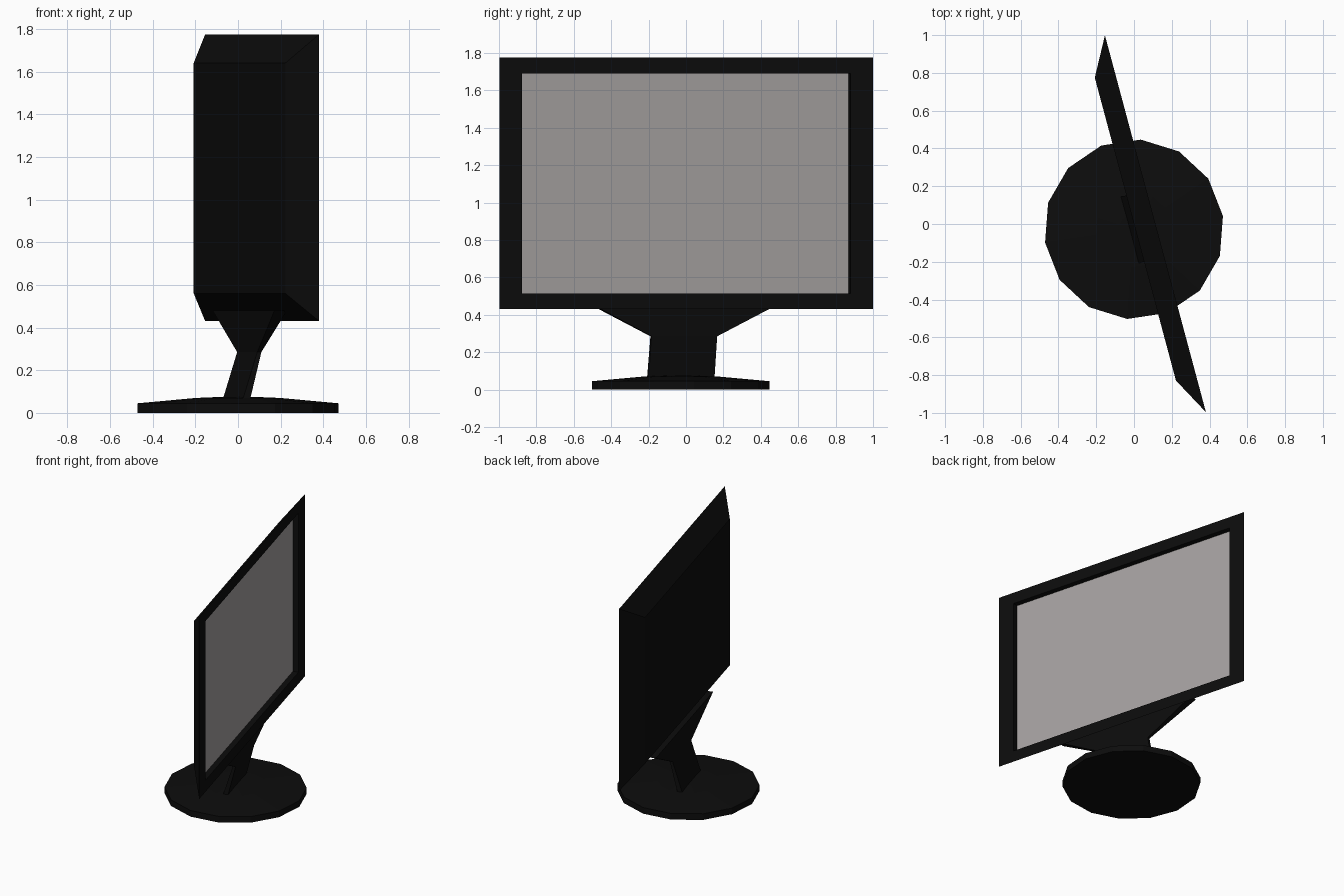
import bpy, bmesh, math

if "Cube" in bpy.data.objects:
    bpy.data.objects.remove(bpy.data.objects["Cube"], do_unlink=True)

TURN = math.radians(15)   # swivel of the display on its stand


def material(name, colour):
    m = bpy.data.materials.new(name)
    m.use_nodes = True
    m.diffuse_color = colour
    m.node_tree.nodes["Principled BSDF"].inputs["Base Color"].default_value = colour
    return m


black = material("black plastic", (0.0038, 0.0038, 0.0038, 1))
grey = material("screen grey", (0.38, 0.36, 0.355, 1))


def loft(name, rings, materials, last_index=0):
    """Join rings of equal point count with quads and cap both ends."""
    bm = bmesh.new()
    loops = [[bm.verts.new(p) for p in ring] for ring in rings]
    count = len(loops[0])
    for a, b in zip(loops, loops[1:]):
        for i in range(count):
            j = (i + 1) % count
            bm.faces.new((a[i], a[j], b[j], b[i]))
    bm.faces.new(loops[0][::-1])
    cap = bm.faces.new(loops[-1])
    cap.material_index = last_index
    bmesh.ops.recalc_face_normals(bm, faces=bm.faces)
    mesh = bpy.data.meshes.new(name)
    bm.to_mesh(mesh)
    bm.free()
    for m in materials:
        mesh.materials.append(m)
    obj = bpy.data.objects.new(name, mesh)
    bpy.context.collection.objects.link(obj)
    return obj


def upright(x, half, low, high, mid=-0.028):
    return [(x, mid - half, low), (x, mid + half, low),
            (x, mid + half, high), (x, mid - half, high)]


def level(z, x, thick, half, mid=-0.025):
    return [(x - thick, mid - half, z), (x + thick, mid - half, z),
            (x + thick, mid + half, z), (x - thick, mid + half, z)]


def circle(radius, z, sides=14):
    step = math.tau / sides
    start = math.radians(8.5)
    return [(radius * math.cos(start + i * step),
             radius * math.sin(start + i * step) - 0.028, z) for i in range(sides)]


# Display: tapered back, bezel, recessed screen
display = loft("display_panel", [
    upright(0.0, 0.83, 0.56, 1.64),
    upright(0.11, 1.033, 0.43, 1.775),
    upright(0.11, 0.91, 0.515, 1.69),
    upright(0.07, 0.91, 0.515, 1.69),
], [black, grey], last_index=1)
display.rotation_euler.z = TURN

# Neck: thin leaning blade flaring out under the display
neck = loft("stand_neck", [
    level(0.05, -0.018, 0.018, 0.182),
    level(0.285, 0.048, 0.01, 0.182),
    level(0.43, 0.05, 0.025, 0.464),
    level(0.48, 0.05, 0.03, 0.56),
], [black])
neck.rotation_euler.z = TURN

# Base: low faceted disc
loft("stand_base", [
    circle(0.476, 0.0),
    circle(0.476, 0.045),
    circle(0.2, 0.07),
    circle(0.08, 0.075),
], [black])
